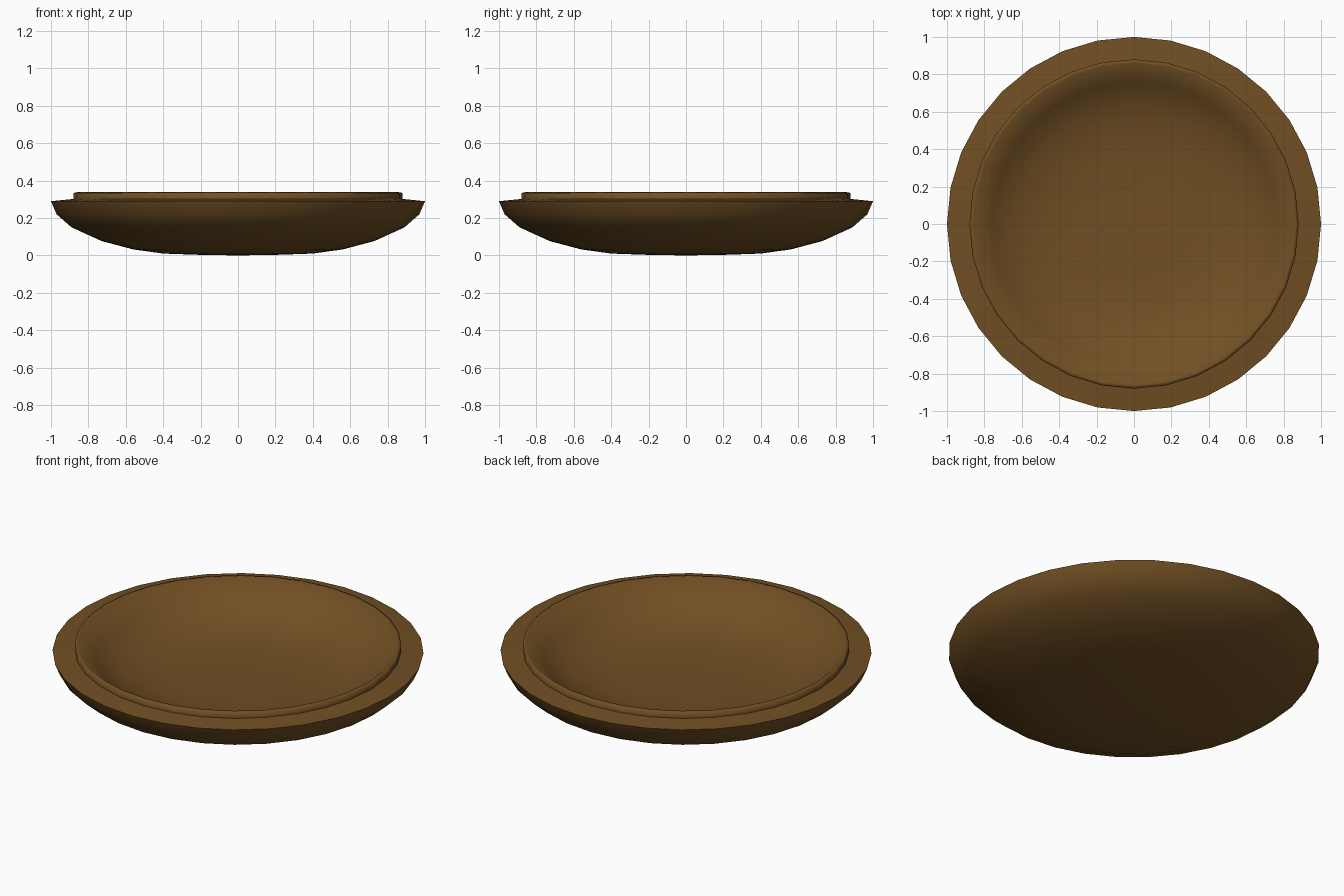
import bpy, bmesh, math

if "Cube" in bpy.data.objects:
    bpy.data.objects.remove(bpy.data.objects["Cube"])

SIDES = 32

brown = bpy.data.materials.new("warm brown")
brown.diffuse_color = (0.165, 0.078, 0.017, 1)
brown.use_nodes = True
brown.node_tree.nodes["Principled BSDF"].inputs["Base Color"].default_value = brown.diffuse_color


def lathe(name, profile, mat):
    """Spin an (r, z) profile around z; r = 0 points become poles."""
    bm = bmesh.new()
    rings = []
    for r, z in profile:
        n = 1 if r == 0 else SIDES
        rings.append([bm.verts.new((r * math.cos(math.tau * i / SIDES),
                                    r * math.sin(math.tau * i / SIDES), z))
                      for i in range(n)])
    for a, b in zip(rings, rings[1:]):
        for i in range(SIDES):
            j = (i + 1) % SIDES
            quad = [a[i % len(a)], a[j % len(a)], b[j % len(b)], b[i % len(b)]]
            bm.faces.new(list(dict.fromkeys(quad)))
    bmesh.ops.recalc_face_normals(bm, faces=bm.faces)
    mesh = bpy.data.meshes.new(name)
    bm.to_mesh(mesh)
    bm.free()
    mesh.materials.append(mat)
    ob = bpy.data.objects.new(name, mesh)
    bpy.context.collection.objects.link(ob)
    bpy.context.view_layer.objects.active = ob
    ob.select_set(True)
    bpy.ops.object.shade_smooth_by_angle(angle=math.radians(80))
    ob.select_set(False)
    return ob


# Shallow bowl: rounded underside, flat flange, raised lip, hollow inside
lathe("dish", [
    (0, 0), (0.2, 0.003), (0.4, 0.01), (0.56, 0.032), (0.73, 0.077),
    (0.89, 0.15), (0.97, 0.22), (1.0, 0.29),          # underside
    (0.88, 0.302), (0.88, 0.334),                     # flange and lip
    (0.86, 0.338), (0.76, 0.245), (0.62, 0.175),
    (0.46, 0.14), (0.3, 0.13), (0, 0.125),            # hollow
], brown)
